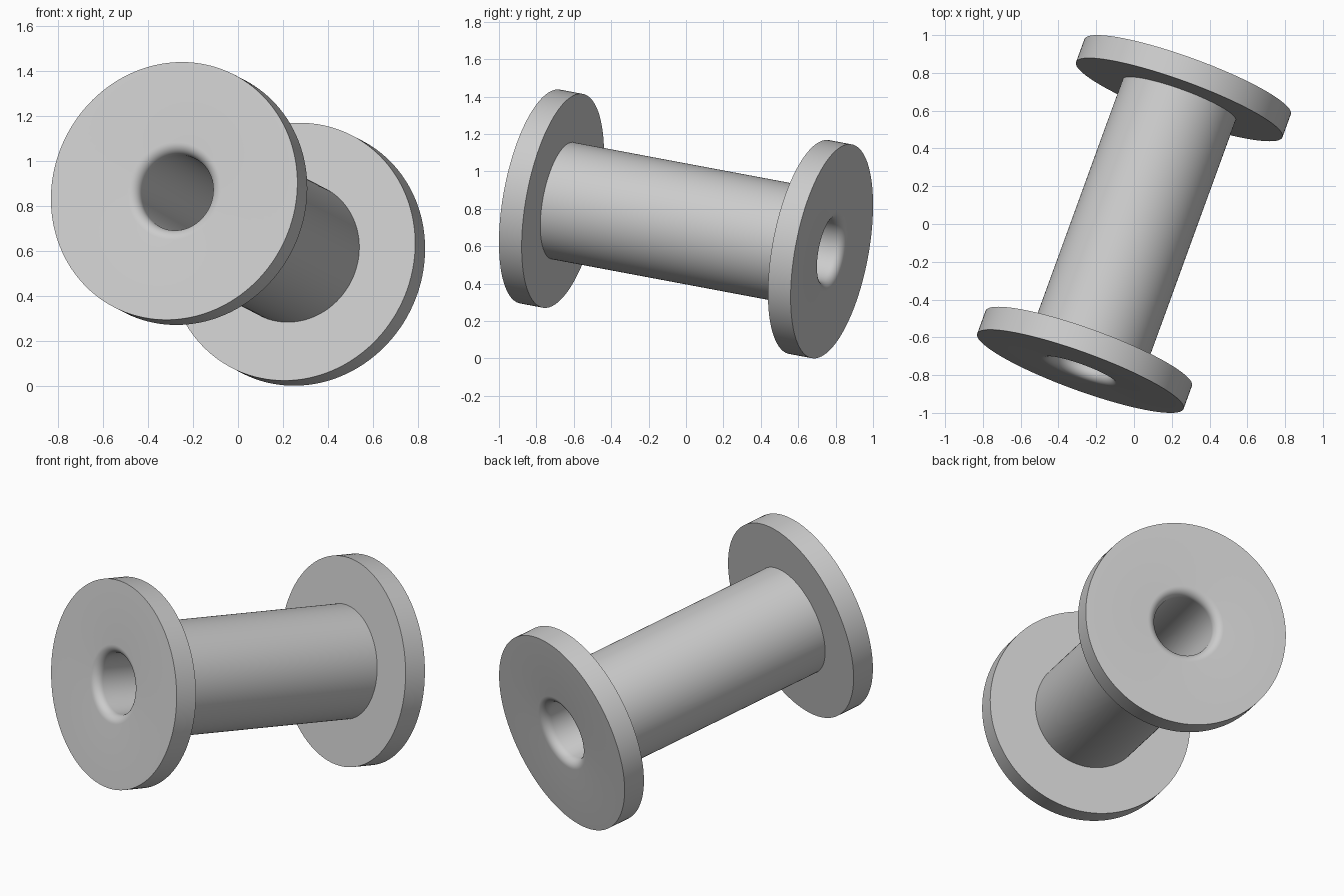
import bpy, bmesh, math
from mathutils import Vector, Matrix

if "Cube" in bpy.data.objects:
    bpy.data.objects.remove(bpy.data.objects["Cube"])

HALF_LEN, FLANGE_R, FLANGE_T = 0.8425, 0.5815, 0.131
BARREL_R, BORE_R, LIP = 0.318, 0.17, 0.05
SEGMENTS, LIP_STEPS = 128, 8

# Half profile (radius, height): rounded bore lip, flange, barrel
half = []
for i in range(LIP_STEPS + 1):
    a = math.pi / 2 * i / LIP_STEPS
    half.append((BORE_R + LIP * (1 - math.cos(a)), HALF_LEN - LIP * (1 - math.sin(a))))
half += [(FLANGE_R, HALF_LEN),
         (FLANGE_R, HALF_LEN - FLANGE_T),
         (BARREL_R, HALF_LEN - FLANGE_T)]
# Mirror it into a closed loop
profile = half + [(r, -z) for r, z in reversed(half)]

# Lathe the loop around z
bm = bmesh.new()
rings = []
for k in range(SEGMENTS):
    t = 2 * math.pi * k / SEGMENTS
    rings.append([bm.verts.new((r * math.cos(t), r * math.sin(t), z)) for r, z in profile])
n = len(profile)
for k in range(SEGMENTS):
    a, b = rings[k], rings[(k + 1) % SEGMENTS]
    for i in range(n):
        j = (i + 1) % n
        bm.faces.new((a[i], b[i], b[j], a[j]))
bmesh.ops.recalc_face_normals(bm, faces=bm.faces)
mesh = bpy.data.meshes.new("spool")
bm.to_mesh(mesh)
bm.free()

spool = bpy.data.objects.new("spool", mesh)
bpy.context.collection.objects.link(spool)

# Tilt: axis turned 20 degrees about z and dipping 10 degrees to the back
yaw, dip = math.radians(20), math.radians(10)
axis = Vector((math.sin(yaw) * math.cos(dip), math.cos(yaw) * math.cos(dip), -math.sin(dip)))
spool.matrix_world = Matrix.Translation((0, 0, 0.719)) @ axis.to_track_quat('Z', 'Y').to_matrix().to_4x4()

# Smooth curves, crisp rims
bpy.context.view_layer.objects.active = spool
spool.select_set(True)
bpy.ops.object.shade_smooth_by_angle(angle=math.radians(30))
